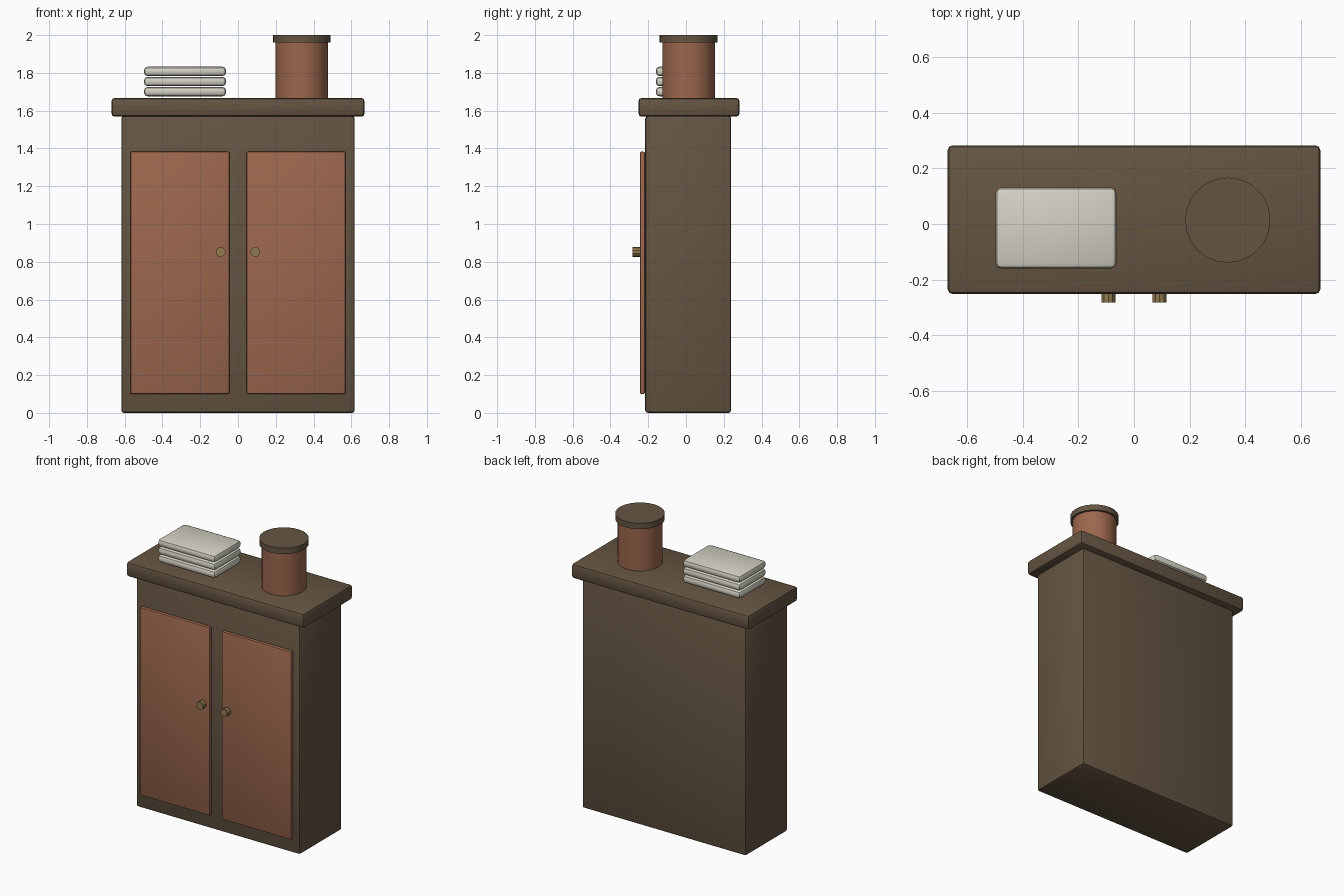
import bpy, math

if "Cube" in bpy.data.objects:
    bpy.data.objects.remove(bpy.data.objects["Cube"])


def material(name, color):
    m = bpy.data.materials.new(name)
    m.diffuse_color = (*color, 1)
    m.use_nodes = True
    m.node_tree.nodes["Principled BSDF"].inputs["Base Color"].default_value = m.diffuse_color
    return m


WOOD = material("dark_wood", (0.13, 0.09, 0.055))
TERRACOTTA = material("terracotta", (0.33, 0.135, 0.075))
LINEN = material("linen", (0.66, 0.64, 0.55))
BRASS = material("brass", (0.28, 0.19, 0.08))


def finish(ob, name, mat):
    ob.name = name
    ob.data.materials.append(mat)
    bpy.ops.object.shade_smooth_by_angle(angle=math.radians(35))


def box(name, lo, hi, bevel, mat, segments=2):
    """Bevelled box between two opposite corners."""
    bpy.ops.mesh.primitive_cube_add(
        size=1, location=[(a + b) / 2 for a, b in zip(lo, hi)])
    ob = bpy.context.object
    ob.scale = [b - a for a, b in zip(lo, hi)]
    bpy.ops.object.transform_apply(location=False, rotation=False, scale=True)
    mod = ob.modifiers.new("bevel", 'BEVEL')
    mod.width, mod.segments = bevel, segments
    bpy.ops.object.modifier_apply(modifier=mod.name)
    finish(ob, name, mat)


def cylinder(name, center, radius, depth, sides, mat, rot=(0, 0, 0)):
    bpy.ops.mesh.primitive_cylinder_add(
        vertices=sides, radius=radius, depth=depth, location=center, rotation=rot)
    finish(bpy.context.object, name, mat)


# Cabinet carcass and overhanging top
box("cabinet_body", (-0.618, -0.216, 0.0), (0.618, 0.239, 1.572), 0.014, WOOD)
box("cabinet_top", (-0.67, -0.252, 1.568), (0.67, 0.283, 1.668), 0.018, WOOD)

# Pair of doors with knobs
for side, s in (("left", -1), ("right", 1)):
    x0, x1 = sorted((s * 0.045, s * 0.57))
    box(side + "_door", (x0, -0.244, 0.1), (x1, -0.217, 1.383), 0.008, TERRACOTTA)
    cylinder(side + "_knob", (s * 0.092, -0.263, 0.852), 0.026, 0.04, 10, BRASS,
             (math.pi / 2, 0, 0))

# Stack of folded cloths
for i in range(3):
    z = 1.676 + i * 0.0535
    box(f"folded_cloth_{i + 1}", (-0.498, -0.16, z), (-0.063, 0.132, z + 0.05),
        0.02, LINEN)

# Lidded jar
cylinder("jar_body", (0.337, 0.014, 1.817), 0.139, 0.3, 24, TERRACOTTA)
cylinder("jar_lid", (0.337, 0.014, 1.98), 0.153, 0.04, 24, WOOD)
